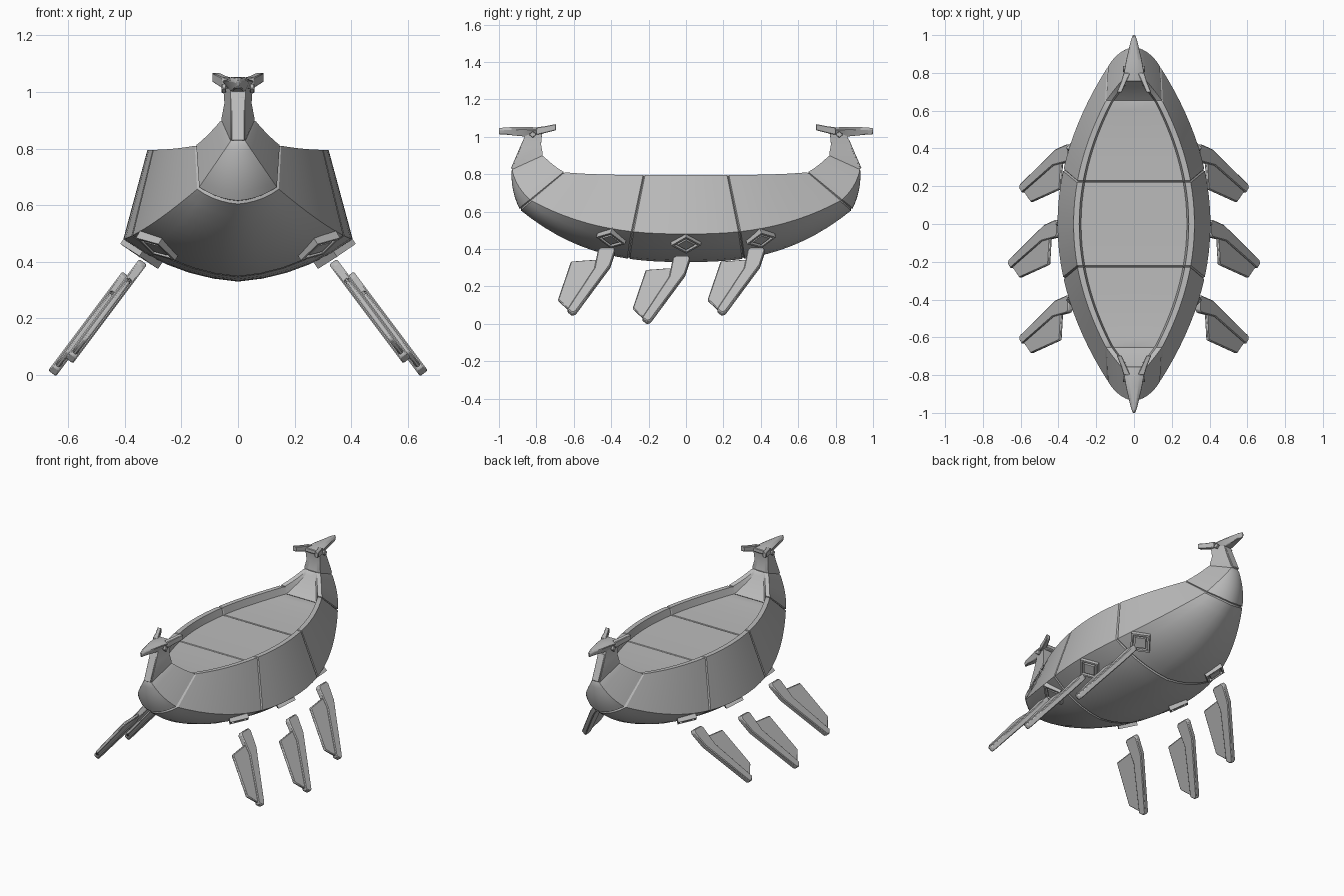
import bpy, bmesh, math
from mathutils import Vector as V
from mathutils.bvhtree import BVHTree

if "Cube" in bpy.data.objects:
    bpy.data.objects.remove(bpy.data.objects["Cube"])

grey = bpy.data.materials.new("stone grey")
grey.use_nodes = True
grey.diffuse_color = (0.5, 0.5, 0.5, 1)
grey.node_tree.nodes["Principled BSDF"].inputs["Base Color"].default_value = (0.5, 0.5, 0.5, 1)


def finish(name, bm, bevel=0.0, angle=30):
    bmesh.ops.remove_doubles(bm, verts=bm.verts, dist=1e-5)
    bmesh.ops.recalc_face_normals(bm, faces=bm.faces)
    me = bpy.data.meshes.new(name)
    bm.to_mesh(me)
    bm.free()
    me.materials.append(grey)
    ob = bpy.data.objects.new(name, me)
    bpy.context.collection.objects.link(ob)
    bpy.ops.object.select_all(action='DESELECT')
    ob.select_set(True)
    bpy.context.view_layer.objects.active = ob
    bpy.ops.object.shade_smooth_by_angle(angle=math.radians(angle))
    if bevel:
        mod = ob.modifiers.new("soft edge", 'BEVEL')
        mod.width, mod.segments = bevel, 1
    return ob


def loft(bm, rings):
    rows = [[bm.verts.new(p) for p in ring] for ring in rings]
    n = len(rows[0])
    for a, b in zip(rows, rows[1:]):
        for i in range(n):
            bm.faces.new((a[i], a[(i + 1) % n], b[(i + 1) % n], b[i]))
    bm.faces.new(rows[0])
    bm.faces.new(rows[-1])


def prism(bm, points, offset):
    off = V(offset) / 2
    loft(bm, [[V(p) - off for p in points], [V(p) + off for p in points]])


def flip(points, sx=1, sy=1):
    return [V((p[0] * sx, p[1] * sy, p[2])) for p in points]


# ---- hull: cross-sections from sheer, chine and keel lines ----
def section(sheer, chine, keel, drop, groove=0.0):
    s, c, k = V(sheer), V(chine), V(keel)
    lip = min(0.04, s.x * 0.5)
    rail = s - V((lip * 0.75, 0, 0))
    edge = s - V((lip, 0, drop))
    ctrl = V((c.x * 0.55, k.y, k.z + 0.1 * (c.z - k.z)))
    belly = [c * (1 - u) ** 2 + ctrl * 2 * u * (1 - u) + k * u * u for u in (0.2, 0.4, 0.6, 0.8)]
    half = [V((0, edge.y, edge.z)), edge, rail, s, c, *belly, k]
    if groove:
        mid = V((0, (s.y + k.y) / 2, (s.z + k.z) / 2))
        half = [p + (mid - p).normalized() * groove for p in half]
    return half + flip(half[-2:0:-1], -1)


def body(t, groove=0.0):
    a = abs(t)
    return section((0.32 - 0.17 * a ** 2, 0.65 * t, 0.795 + 0.015 * a ** 4),
                   (0.405 - 0.265 * a ** 2, 0.83 * t, 0.48 + 0.18 * a ** 2.5),
                   (0, 0.888 * t, 0.33 + 0.28 * a ** 2.6), 0.045, groove)


def curve(a, m, b, u):
    # quadratic passing through m at the middle
    c = 2 * V(m) - (V(a) + V(b)) / 2
    return V(a) * (1 - u) ** 2 + c * 2 * u * (1 - u) + V(b) * u * u


def prow(u, groove=0.0):
    return section(curve((0.15, 0.65, 0.81), (0.105, 0.71, 0.85), (0.06, 0.765, 0.9), u),
                   curve((0.14, 0.83, 0.66), (0.088, 0.895, 0.735), (0.027, 0.93, 0.825), u),
                   curve((0, 0.888, 0.61), (0, 0.925, 0.715), (0, 0.932, 0.825), u),
                   0.045 * (1 - u) + 0.003, groove)


seam, e, depth = 0.345, 0.008, 0.008
ts = [i * seam / 4 for i in range(4)] + [seam - e]
half_hull = [body(t) for t in ts] + [body(seam, depth), body(seam + e)]
half_hull += [body(seam + (1 - seam) * i / 9) for i in range(1, 9)]
half_hull += [body(1 - e), body(1, depth), prow(0.03)]
half_hull += [prow(i / 6) for i in range(1, 6)]
half_hull += [prow(0.96), prow(1, depth / 2),
              section((0.058, 0.766, 0.908), (0.027, 0.928, 0.835), (0, 0.929, 0.835), 0.003),
              section((0.048, 0.775, 0.96), (0.027, 0.888, 0.93), (0, 0.89, 0.93), 0.003),
              section((0.052, 0.77, 1.015), (0.027, 0.86, 1.01), (0, 0.86, 1.01), 0.003)]
rings = [flip(r, 1, -1) for r in half_hull[:0:-1]] + half_hull
bm = bmesh.new()
loft(bm, rings)
bmesh.ops.recalc_face_normals(bm, faces=bm.faces)
surface = BVHTree.FromBMesh(bm)
finish("hull", bm, angle=25)

# ---- horned heads on both necks ----
# each row: y, half width, top z, bottom z
beak = [(1.0, 0.007, 1.045, 1.012), (0.97, 0.018, 1.05, 1.012), (0.87, 0.042, 1.053, 1.002),
        (0.8, 0.055, 1.05, 1.005), (0.755, 0.062, 1.045, 1.02)]
# each row: inner x, outer x, y, bottom z, top z
horn = [(0.02, 0.055, 0.8, 1.01, 1.05), (0.04, 0.068, 0.755, 1.02, 1.056),
        (0.066, 0.092, 0.695, 1.035, 1.068)]
for end, sy in (("front", -1), ("back", 1)):
    bm = bmesh.new()
    loft(bm, [[V(p) for p in ((-w, y * sy, hi - 0.012), (-w * 0.5, y * sy, hi), (w * 0.5, y * sy, hi),
                              (w, y * sy, hi - 0.012), (w * 0.6, y * sy, lo), (-w * 0.6, y * sy, lo))]
              for y, w, hi, lo in beak])
    for sx in (-1, 1):
        loft(bm, [flip([(a, y, lo), (b, y, lo), (b, y, hi), (a, y, hi)], sx, sy)
                  for a, b, y, lo, hi in horn])
        # small diamond eye
        eye = [(0.05, 0.82 + 0.02 * math.cos(k * math.pi / 2), 1.012 + 0.018 * math.sin(k * math.pi / 2))
               for k in range(4)]
        prism(bm, flip(eye, sx, sy), (0.016, 0, 0))
    finish(end + "_head", bm, 0.003)

    # raised plate on the stem of the neck
    bm = bmesh.new()
    stem = [(-0.024, 0.932, 0.83), (0.024, 0.932, 0.83), (0.024, 0.865, 0.985), (-0.024, 0.865, 0.985)]
    prism(bm, flip(stem, 1, sy), (0, 0.012, 0.005))
    finish(end + "_stem_plate", bm, 0.002)

# ---- fins and their square sockets ----
spar = [(-0.47, 0.39), (-0.455, 0.4), (-0.385, 0.4), (-0.378, 0.385), (-0.405, 0.305),
        (-0.59, 0.055), (-0.61, 0.05), (-0.635, 0.07), (-0.49, 0.29)]
blade = [(-0.48, 0.34), (-0.615, 0.33), (-0.685, 0.125), (-0.625, 0.07), (-0.45, 0.29)]
out = V((0.8, 0, 0.6))


def slant(points, dx, dy, dz):
    return [V((0.335 + 0.75 * (0.4 - z) + dx, y + dy, z + dz)) for y, z in points]


places = (("front", 0.0, 0.0, 0.0, (0.285, -0.4, 0.455)),
          ("middle", 0.06, 0.4, -0.045, (0.345, 0, 0.425)),
          ("back", 0.0, 0.8, 0.0, (0.285, 0.4, 0.455)))
for name, dx, dy, dz, spot in places:
    for side, sx in (("left", 1), ("right", -1)):
        bm = bmesh.new()
        flat = V((out.x * sx, 0, out.z))
        prism(bm, flip(slant(spar, dx, dy, dz), sx), flat * 0.034)
        prism(bm, flip(slant(blade, dx, dy, dz), sx), flat * 0.018)
        finish(f"{name}_{side}_fin", bm, 0.005)

        # diamond socket with a sunken ring and a raised centre
        pos, normal, _, _ = surface.find_nearest(V((spot[0] * sx, spot[1], spot[2])))
        u = (V((0, 1, 0)) - normal * normal.y).normalized()
        w = normal.cross(u)
        bm = bmesh.new()
        square = [pos + normal * 0.002 + d * 0.08 for d in (u, w, -u, -w)]
        prism(bm, square, normal * 0.036)
        bm.normal_update()
        bmesh.ops.recalc_face_normals(bm, faces=bm.faces)
        top = max(bm.faces, key=lambda f: f.normal.dot(normal) + f.calc_center_median().dot(normal) * 0.1)
        for inset, push in ((0.016, 0), (0.002, -0.014), (0.014, 0), (0.002, 0.012)):
            bmesh.ops.inset_region(bm, faces=[top], thickness=inset)
            bmesh.ops.translate(bm, verts=top.verts, vec=normal * push)
        finish(f"{name}_{side}_socket", bm)
